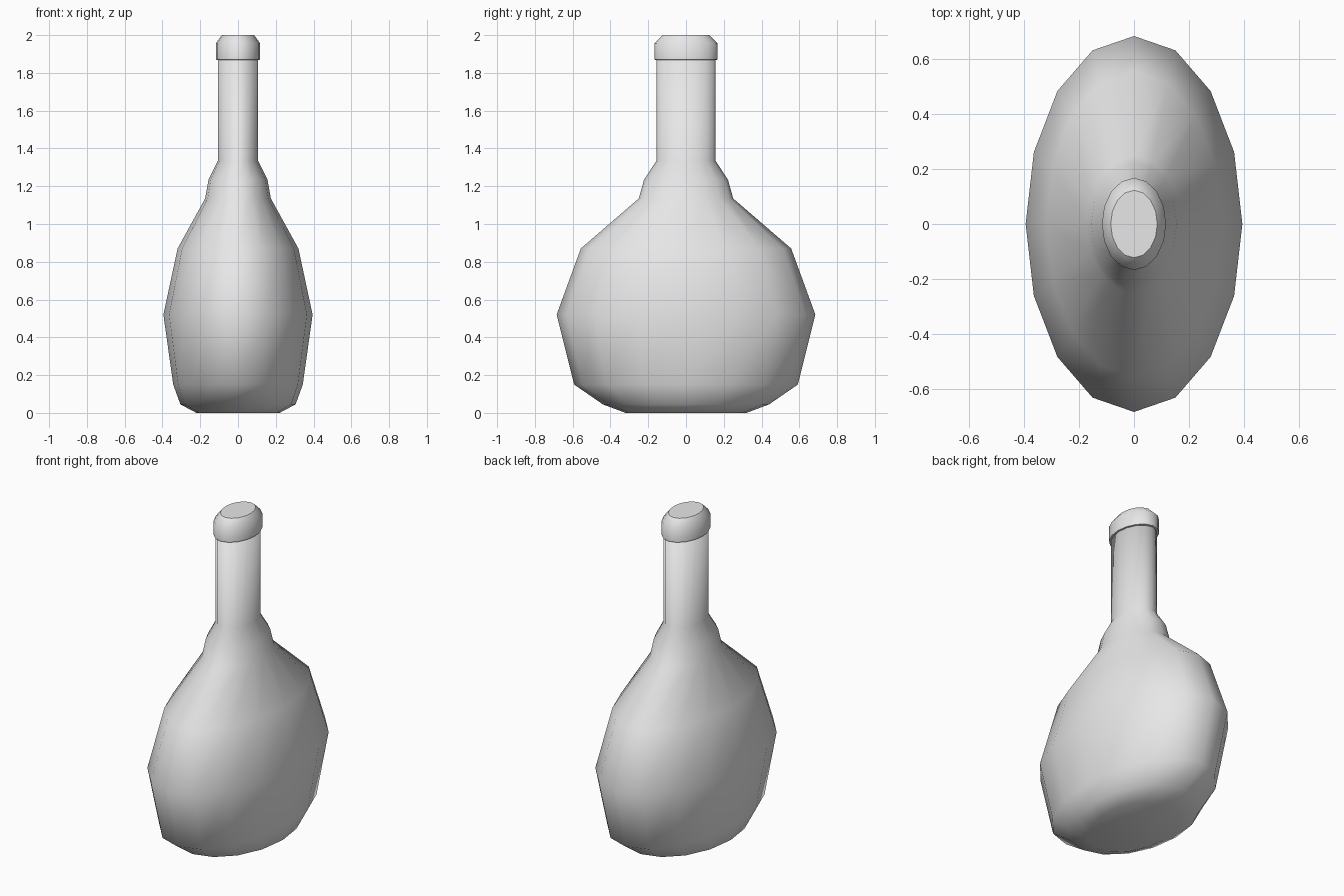
import bpy, bmesh, math

SIDES = 16

old = bpy.data.objects.get("Cube")
if old:
    bpy.data.objects.remove(old, do_unlink=True)

grey = bpy.data.materials.new("light grey")
grey.use_nodes = True
colour = (0.8, 0.8, 0.8, 1)
grey.diffuse_color = colour
grey.node_tree.nodes["Principled BSDF"].inputs["Base Color"].default_value = colour


def oval_loft(name, rings, sharp_rings=()):
    """Skin a stack of oval rings given as (x radius, y radius, height)."""
    bm = bmesh.new()
    loops = []
    for rx, ry, z in rings:
        angles = [math.tau * i / SIDES for i in range(SIDES)]
        loops.append([bm.verts.new((rx * math.cos(a), ry * math.sin(a), z)) for a in angles])
    for low, high in zip(loops, loops[1:]):
        for i in range(SIDES):
            j = (i + 1) % SIDES
            bm.faces.new((low[i], low[j], high[j], high[i]))
    bm.faces.new(loops[0][::-1])
    bm.faces.new(loops[-1])
    for face in bm.faces:
        face.smooth = True
    # Keep the chosen rims crisp
    for r in sharp_rings:
        for i in range(SIDES):
            bm.edges.get((loops[r][i], loops[r][i - 1])).smooth = False
    mesh = bpy.data.meshes.new(name)
    bm.to_mesh(mesh)
    bm.free()
    mesh.materials.append(grey)
    obj = bpy.data.objects.new(name, mesh)
    bpy.context.collection.objects.link(obj)
    return obj


# Flattened flask body with its shoulder collar and neck
oval_loft("bottle_body", [
    (0.22, 0.32, 0), (0.305, 0.44, 0.045), (0.343, 0.592, 0.15),
    (0.395, 0.685, 0.52), (0.32, 0.557, 0.87), (0.174, 0.25, 1.135),
    (0.156, 0.222, 1.235), (0.107, 0.156, 1.335), (0.107, 0.156, 1.88),
])

# Chamfered lip around the mouth
oval_loft("bottle_lip", [
    (0.105, 0.154, 1.868), (0.117, 0.168, 1.87), (0.117, 0.168, 1.957), (0.085, 0.123, 2),
], sharp_rings=(1, 3))
